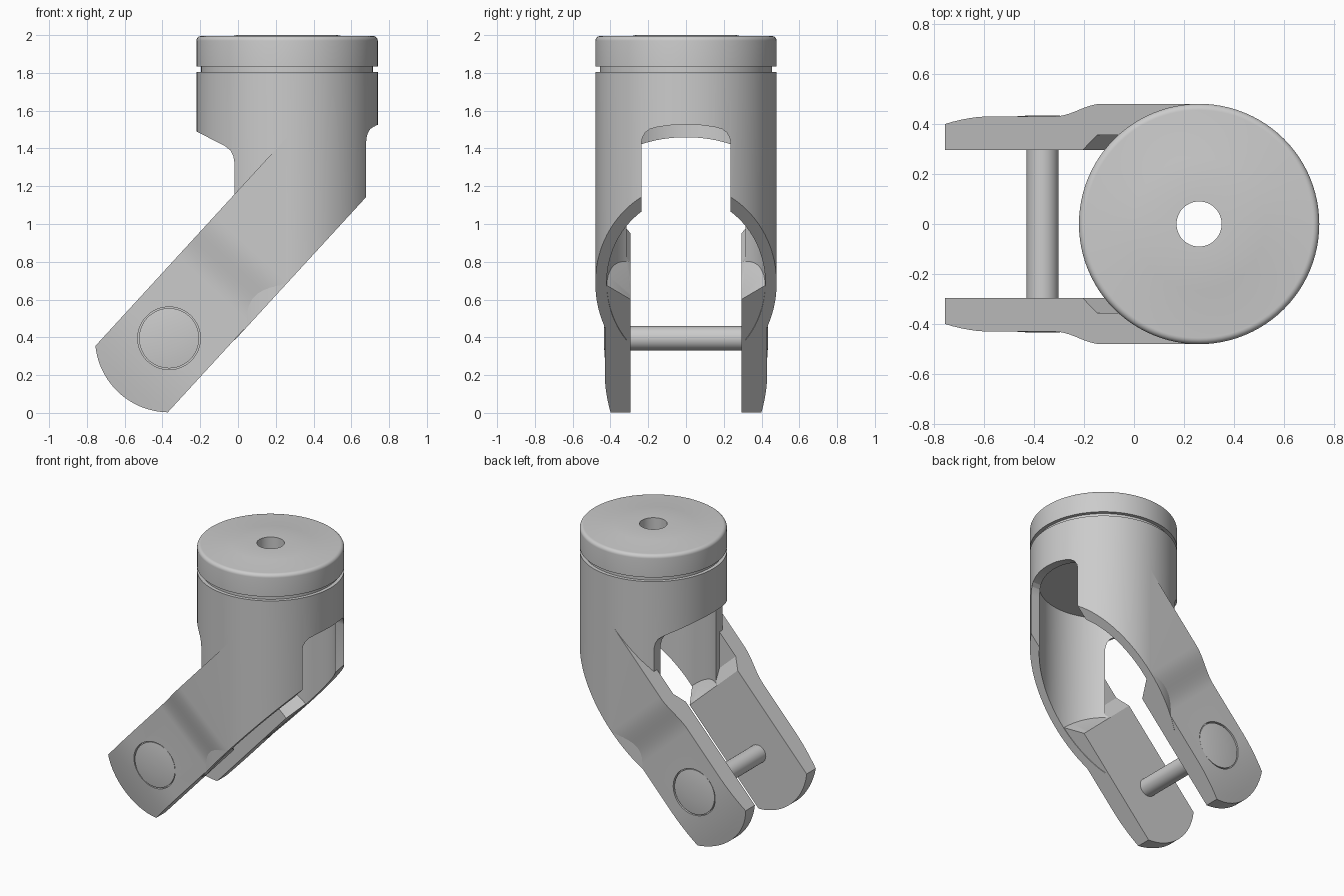
import bpy, bmesh, math
from mathutils import Vector

if "Cube" in bpy.data.objects:
    bpy.data.objects.remove(bpy.data.objects["Cube"])

CX, R, RI = 0.26, 0.48, 0.42            # barrel centre, outer and inner radius
PX, PZ = -0.365, 0.395                  # axle position
A = math.atan2(1.15, 1.055)             # leg slope
DX, DZ = math.cos(A), math.sin(A)


def leg_point(u, v, y):
    """u along the leg, v across it, measured from the axle."""
    return Vector((PX + DX * u - DZ * v, y, PZ + DZ * u + DX * v))


def finish(bm, name):
    bmesh.ops.recalc_face_normals(bm, faces=bm.faces[:])
    me = bpy.data.meshes.new(name)
    bm.to_mesh(me)
    bm.free()
    ob = bpy.data.objects.new(name, me)
    bpy.context.collection.objects.link(ob)
    return ob


def loft(name, rings, closed=False):
    """Bridge equal-length closed rings; cap the ends or close the loop."""
    bm = bmesh.new()
    vs = [[bm.verts.new(p) for p in r] for r in rings]
    n = len(vs[0])
    for i in range(len(vs) if closed else len(vs) - 1):
        a, b = vs[i], vs[(i + 1) % len(vs)]
        for j in range(n):
            k = (j + 1) % n
            bm.faces.new((a[j], a[k], b[k], b[j]))
    if not closed:
        bm.faces.new(vs[0])
        bm.faces.new(vs[-1])
    return finish(bm, name)


def circle(r, n, f):
    return [f(r * math.cos(2 * math.pi * i / n), r * math.sin(2 * math.pi * i / n)) for i in range(n)]


def activate(ob):
    bpy.ops.object.select_all(action='DESELECT')
    ob.select_set(True)
    bpy.context.view_layer.objects.active = ob


def cut(ob, cutter):
    activate(ob)
    m = ob.modifiers.new("cut", 'BOOLEAN')
    m.operation, m.solver, m.object = 'DIFFERENCE', 'EXACT', cutter
    bpy.ops.object.modifier_apply(modifier=m.name)
    bpy.data.objects.remove(cutter)


def mirror_y(ob):
    activate(ob)
    m = ob.modifiers.new("mirror", 'MIRROR')
    m.use_axis = (False, True, False)
    m.use_mirror_merge = False
    bpy.ops.object.modifier_apply(modifier=m.name)


def smooth(ob):
    activate(ob)
    bpy.ops.object.shade_smooth_by_angle(angle=math.radians(20))


# Barrel: lathed wall, cap, groove, top hole and cavity
fillet = [(R - 0.025 + 0.025 * math.sin(t), 1.97 + 0.025 * math.cos(t))
          for t in [i * math.pi / 12 for i in range(7)]]
profile = [(0.09, 2.0), (0.265, 2.0), (0.29, 1.995)] + fillet + [
    (R, 1.835), (0.455, 1.835), (0.455, 1.805), (R, 1.805), (R, 0.1),
    (RI, 0.1), (RI, 1.55), (0.09, 1.55)]
SEG = 96
rings = []
for i in range(SEG):
    t = 2 * math.pi * i / SEG
    rings.append([(CX + r * math.cos(t), r * math.sin(t), z) for r, z in profile])
barrel = loft("barrel", rings, closed=True)

# Rear cut-away and sloping underside
side = [(-0.4, 1.585), (-0.22, 1.49), (-0.07, 1.413), (-0.04, 1.39), (-0.025, 1.36), (-0.018, 1.32),
        (-0.018, 0.384), (0.685, 1.15), (0.9, 1.384), (0.9, -0.1), (-0.4, -0.1)]
cut(barrel, loft("side_cutter", [[(x, y, z) for x, z in side] for y in (-1, 1)]))

# Front window with rounded top
half = [(0.236, -0.2), (0.236, 1.43), (0.23, 1.46), (0.215, 1.485), (0.19, 1.503), (0.15, 1.514), (0.08, 1.523)]
window = half + [(0, 1.525)] + [(-y, z) for y, z in reversed(half)]
cut(barrel, loft("window_cutter", [[(x, y, z) for y, z in window] for x in (CX, 1.0)]))
smooth(barrel)

# Fork leg: cranked profile swept across the leg width, rounded foot
W, FOOT = 0.26, 0.392


def foot_y(u):
    return 0.43 - 0.36 * max(0, -0.02 - u) ** 1.9


sections = []
for i in range(25):
    v = -W + 2 * W * i / 24
    u0 = -math.sqrt(FOOT ** 2 - v * v)
    u1 = (CX - 0.002 - PX + DZ * v) / DX
    pts = [(u, foot_y(u)) for u in [u0 + (-0.02 - u0) * k / 6 for k in range(7)]]
    pts += [(0.355 + 0.28 * k / 10, 0.455 - 0.025 * math.cos(math.pi * k / 10)) for k in range(11)]
    pts += [(u1, R), (u1, 0.355), (0.605, 0.355), (0.519, 0.295), (u0, 0.295)]
    sections.append([leg_point(u, v, y) for u, y in pts])
legs = loft("fork_legs", sections)

# Barrel cavity continued into the leg, ending in a slanted face
bm = bmesh.new()
lo, hi = [[bm.verts.new(p) for p in circle(RI + 0.001, SEG, lambda a, b: (CX + a, b, z))] for z in (-0.5, 1.56)]
bm.faces.new(lo)
bm.faces.new(hi)
for j in range(SEG):
    k = (j + 1) % SEG
    bm.faces.new((lo[j], lo[k], hi[k], hi[j]))
bmesh.ops.bisect_plane(bm, geom=bm.verts[:] + bm.edges[:] + bm.faces[:],
                       plane_co=leg_point(0.519, 0, 0.295), plane_no=(DX, -0.8, DZ), clear_inner=True)
bmesh.ops.holes_fill(bm, edges=[e for e in bm.edges if e.is_boundary], sides=0)
cut(legs, finish(bm, "cavity_cutter"))

# Recess for the pin head
cut(legs, loft("recess_cutter", [circle(0.166, 64, lambda a, b: (PX + a, y, PZ + b)) for y in (0.405, 0.6)]))
mirror_y(legs)
smooth(legs)

# Pin heads, slightly domed
heads = loft("pin_heads", [circle(r, 64, lambda a, b: (PX + a, y, PZ + b)) for r, y in
                           ((0.159, 0.40), (0.159, 0.424), (0.12, 0.429), (0.06, 0.433), (0.01, 0.434))])
mirror_y(heads)
smooth(heads)

# Axle between the legs
axle = loft("axle", [circle(0.064, 48, lambda a, b: (PX + a, y, PZ + b)) for y in (-0.35, 0.35)])
smooth(axle)
